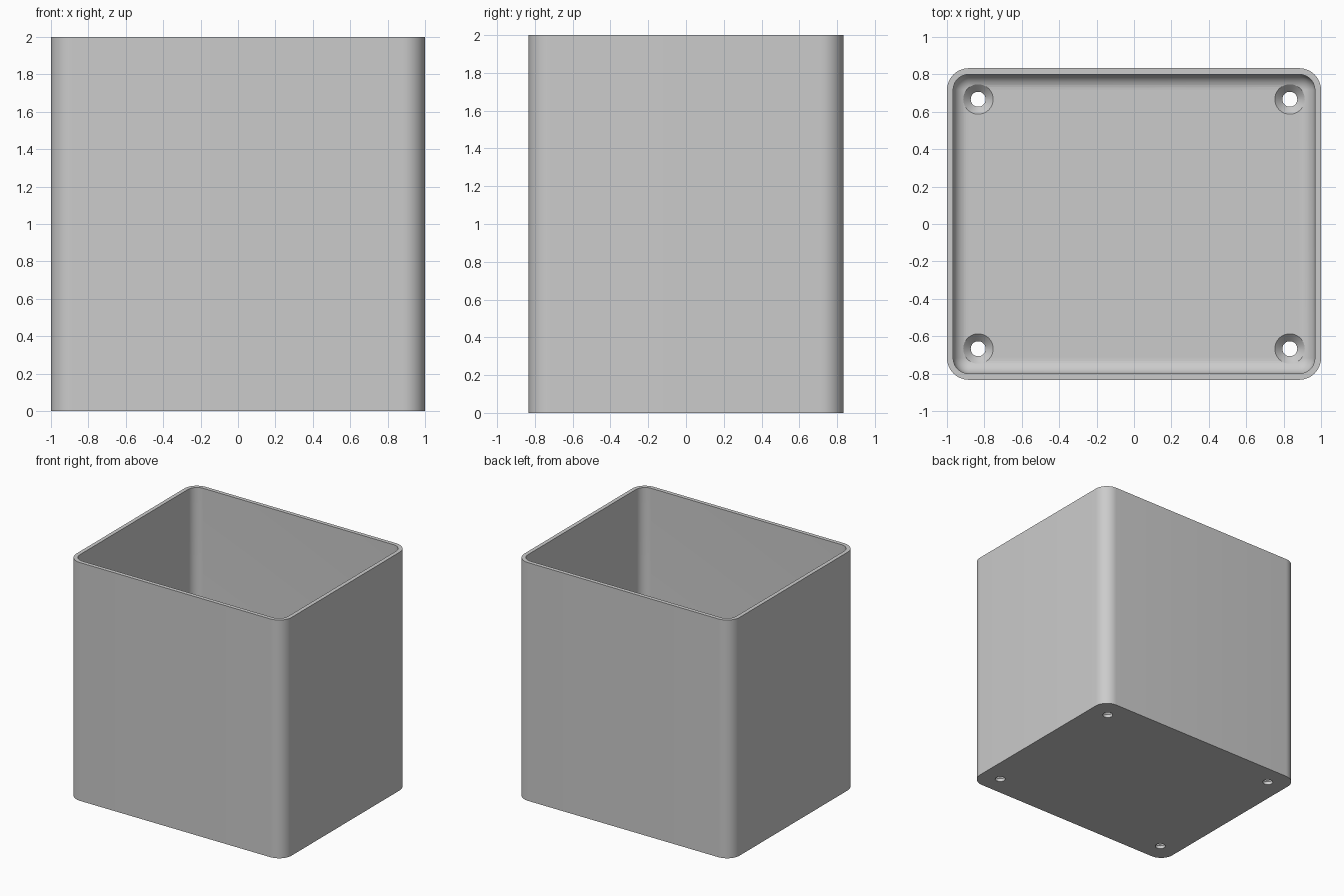
import bpy, bmesh, math

old = bpy.data.objects.get("Cube")
if old:
    bpy.data.objects.remove(old, do_unlink=True)

HX, HY, H = 1.0, 0.833, 2.0        # outer half sizes and height
RADIUS, WALL, FLOOR = 0.117, 0.033, 0.067
FILLET = 0.08                      # rounding between walls and floor
HOLE_X, HOLE_Y, HOLE_R, SINK_R = 0.833, 0.667, 0.04, 0.08

grey = bpy.data.materials.new("plain grey")
grey.use_nodes = True
colour = (0.6, 0.6, 0.6, 1)
grey.diffuse_color = colour
grey.node_tree.nodes["Principled BSDF"].inputs["Base Color"].default_value = colour


def rounded_ring(bm, inset, z, steps=12):
    """Rounded rectangle of vertices, inset from the outer wall."""
    r = RADIUS - inset
    cx, cy = HX - RADIUS, HY - RADIUS
    ring = []
    for k, (sx, sy) in enumerate([(1, 1), (-1, 1), (-1, -1), (1, -1)]):
        for i in range(steps + 1):
            a = math.pi / 2 * (k + i / steps)
            ring.append(bm.verts.new((sx * cx + r * math.cos(a),
                                      sy * cy + r * math.sin(a), z)))
    return ring


def loft(name, rings, bm):
    """Skin closed rings in order and cap both ends."""
    for a, b in zip(rings, rings[1:]):
        for i in range(len(a)):
            j = (i + 1) % len(a)
            bm.faces.new((a[i], a[j], b[j], b[i]))
    bm.faces.new(rings[0][::-1])
    bm.faces.new(rings[-1])
    bmesh.ops.recalc_face_normals(bm, faces=bm.faces)
    mesh = bpy.data.meshes.new(name)
    bm.to_mesh(mesh)
    bm.free()
    mesh.materials.append(grey)
    obj = bpy.data.objects.new(name, mesh)
    bpy.context.collection.objects.link(obj)
    return obj


# Open box: up the outside, over the rim, down the inside, round into the floor
bm = bmesh.new()
profile = [(0, 0), (0, H), (WALL, H)]
for i in range(11):
    a = math.pi / 2 * i / 10
    profile.append((WALL + FILLET * (1 - math.cos(a)),
                    FLOOR + FILLET * (1 - math.sin(a))))
box = loft("open_box", [rounded_ring(bm, d, z) for d, z in profile], bm)

# Countersunk screw holes in the four floor corners
sink_profile = [(HOLE_R, -0.1), (HOLE_R, FLOOR - SINK_R + HOLE_R),
                (SINK_R, FLOOR), (SINK_R, 0.3)]
for sx in (-1, 1):
    for sy in (-1, 1):
        bm = bmesh.new()
        rings = [[bm.verts.new((sx * HOLE_X + r * math.cos(math.tau * i / 40),
                                sy * HOLE_Y + r * math.sin(math.tau * i / 40), z))
                  for i in range(40)] for r, z in sink_profile]
        cutter = loft("screw_hole_cutter", rings, bm)
        cutter.hide_render = True
        cut = box.modifiers.new("screw_hole", "BOOLEAN")
        cut.operation, cut.solver, cut.object = "DIFFERENCE", "EXACT", cutter
        bpy.context.view_layer.objects.active = box
        bpy.ops.object.modifier_apply(modifier=cut.name)
        bpy.data.objects.remove(cutter, do_unlink=True)

# Smooth the rounded corners and keep the rim and base crisp
bpy.ops.object.select_all(action="DESELECT")
box.select_set(True)
bpy.context.view_layer.objects.active = box
bpy.ops.object.shade_smooth_by_angle(angle=math.radians(30))
